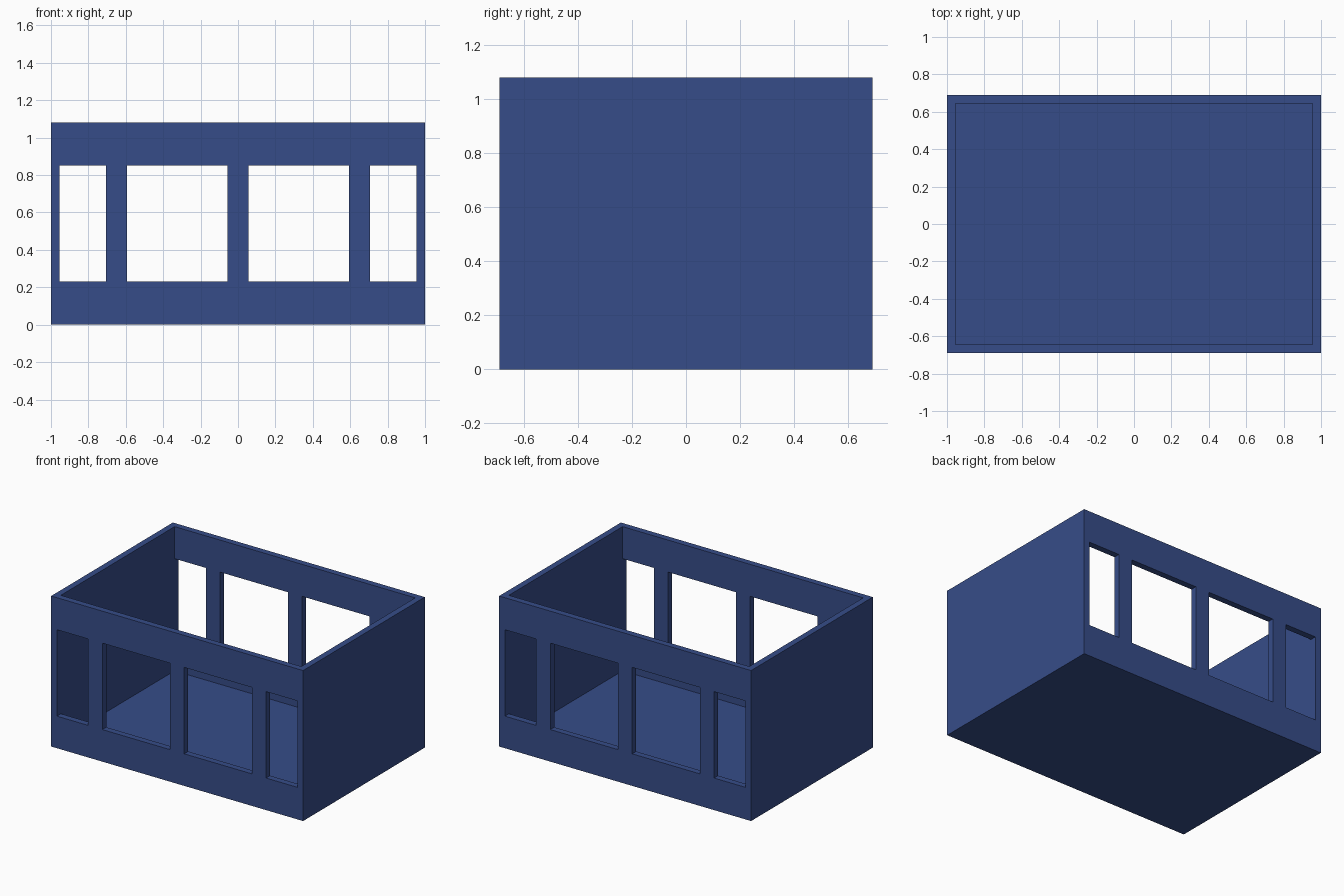
import bpy

if "Cube" in bpy.data.objects:
    bpy.data.objects.remove(bpy.data.objects["Cube"])

# Single flat colour
blue = bpy.data.materials.new("dark blue")
blue.diffuse_color = (0.037, 0.073, 0.25, 1.0)
blue.use_nodes = True
blue.node_tree.nodes["Principled BSDF"].inputs["Base Color"].default_value = blue.diffuse_color

W, D, H, T = 1.0, 0.69, 1.08, 0.045   # half width, half depth, height, wall thickness
RAIL = 0.23                           # height of the rails


def box(name, x0, x1, y0, y1, z0, z1):
    bpy.ops.mesh.primitive_cube_add(
        size=1, location=((x0 + x1) / 2, (y0 + y1) / 2, (z0 + z1) / 2))
    ob = bpy.context.object
    ob.name = name
    ob.scale = (x1 - x0, y1 - y0, z1 - z0)
    bpy.ops.object.transform_apply(location=False, rotation=False, scale=True)
    ob.data.materials.append(blue)
    return ob


# Floor panel between the walls
box("floor", -W + T, W - T, -D + T, D - T, 0, T)

# Solid end panels
box("left_panel", -W, -W + T, -D, D, 0, H)
box("right_panel", W - T, W, -D, D, 0, H)

# Open front and back: two rails joined by three posts
for side, y0 in (("front", -D), ("back", D - T)):
    y1 = y0 + T
    box(side + "_bottom_rail", -W + T, W - T, y0, y1, 0, RAIL)
    box(side + "_top_rail", -W + T, W - T, y0, y1, H - RAIL, H)
    for pos, x in (("left", -0.65), ("middle", 0.0), ("right", 0.65)):
        box(f"{side}_{pos}_post", x - 0.056, x + 0.056, y0, y1, RAIL, H - RAIL)
